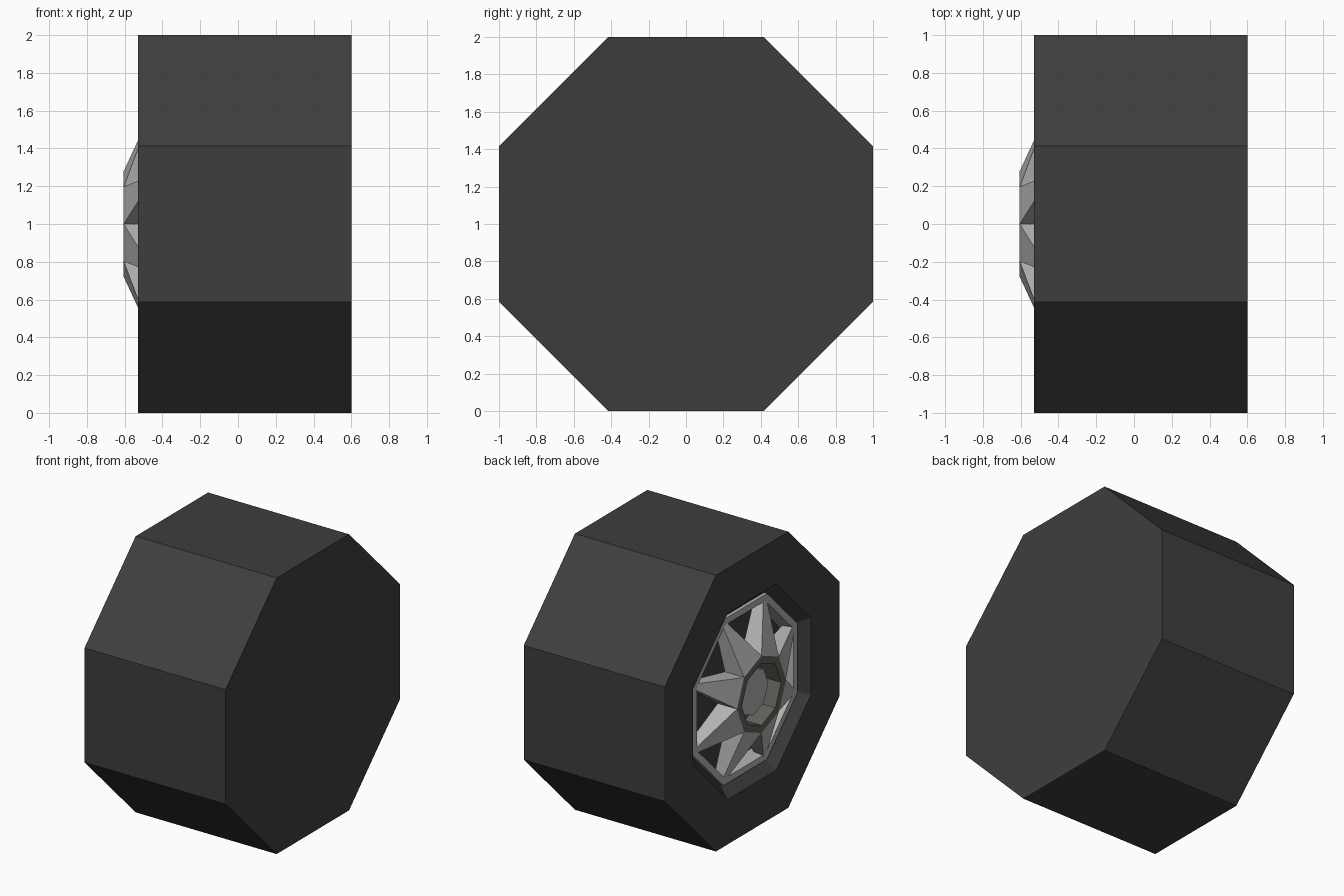
import bpy, bmesh, math

if "Cube" in bpy.data.objects:
    bpy.data.objects.remove(bpy.data.objects["Cube"])

N = 8
STEP = 2 * math.pi / N
HALF = STEP / 2


def material(name, rgb):
    m = bpy.data.materials.new(name)
    m.diffuse_color = (*rgb, 1)
    m.use_nodes = True
    m.node_tree.nodes["Principled BSDF"].inputs["Base Color"].default_value = m.diffuse_color
    return m


RUBBER = material("dark_rubber", (0.048, 0.048, 0.048))
SILVER = material("silver_metal", (0.45, 0.45, 0.45))
HUB = material("dark_hub_metal", (0.12, 0.12, 0.105))


def point(x, r, a):
    return (x, r * math.sin(a), 1 + r * math.cos(a))


def finish(name, bm, mat):
    bmesh.ops.remove_doubles(bm, verts=bm.verts, dist=1e-5)
    bmesh.ops.recalc_face_normals(bm, faces=bm.faces)
    me = bpy.data.meshes.new(name)
    bm.to_mesh(me)
    bm.free()
    me.materials.append(mat)
    ob = bpy.data.objects.new(name, me)
    bpy.context.collection.objects.link(ob)
    return ob


def lathe(name, profile, mat, phase, closed=False):
    """Eight-sided sweep of (x, radius) points round the axle; open ends are capped."""
    bm = bmesh.new()
    rings = [[bm.verts.new(point(x, r, phase + i * STEP)) for i in range(N)]
             for x, r in profile]
    pairs = list(zip(rings, rings[1:]))
    if closed:
        pairs.append((rings[-1], rings[0]))
    else:
        bm.faces.new(rings[0])
        bm.faces.new(rings[-1])
    for a, b in pairs:
        for i in range(N):
            j = (i + 1) % N
            bm.faces.new((a[i], a[j], b[j], b[i]))
    return finish(name, bm, mat)


# Tyre block with a tapered recess on its outer (-x) face
R = 1 / math.cos(HALF)
lathe("tyre", [(0.6, R), (-0.53, R), (-0.53, 0.73), (-0.45, 0.65), (-0.37, 0.65)],
      RUBBER, HALF)

# Rim ring lying in the recess
lathe("rim_ring", [(-0.475, 0.65), (-0.475, 0.60), (-0.372, 0.58), (-0.372, 0.649)],
      SILVER, HALF, closed=True)

# Hub ring, hollow in the middle, and the cap sunk in it
lathe("hub_ring", [(-0.605, 0.28), (-0.605, 0.225), (-0.45, 0.225), (-0.45, 0.28)],
      HUB, 0, closed=True)
lathe("hub_floor", [(-0.47, 0.226), (-0.45, 0.226)], HUB, 0)
lathe("hub_cap", [(-0.54, 0.17), (-0.46, 0.17)], SILVER, 0)

# Tapered spokes from each hub side to each rim corner
bm = bmesh.new()
for k in range(N):
    a = HALF + k * STEP
    w = 0.02 / 0.61
    outline = [(-0.605, 0.28, a - HALF), (-0.605, 0.28, a + HALF),
               (-0.47, 0.61, a + w), (-0.47, 0.61, a - w)]
    front = [bm.verts.new(point(*p)) for p in outline]
    back = [bm.verts.new(point(x + d, r, t)) for (x, r, t), d in
            zip(outline, (0.155, 0.155, 0.07, 0.07))]
    bm.faces.new(front)
    bm.faces.new(back[::-1])
    for i in range(4):
        j = (i + 1) % 4
        bm.faces.new((front[i], front[j], back[j], back[i]))
finish("spokes", bm, SILVER)
